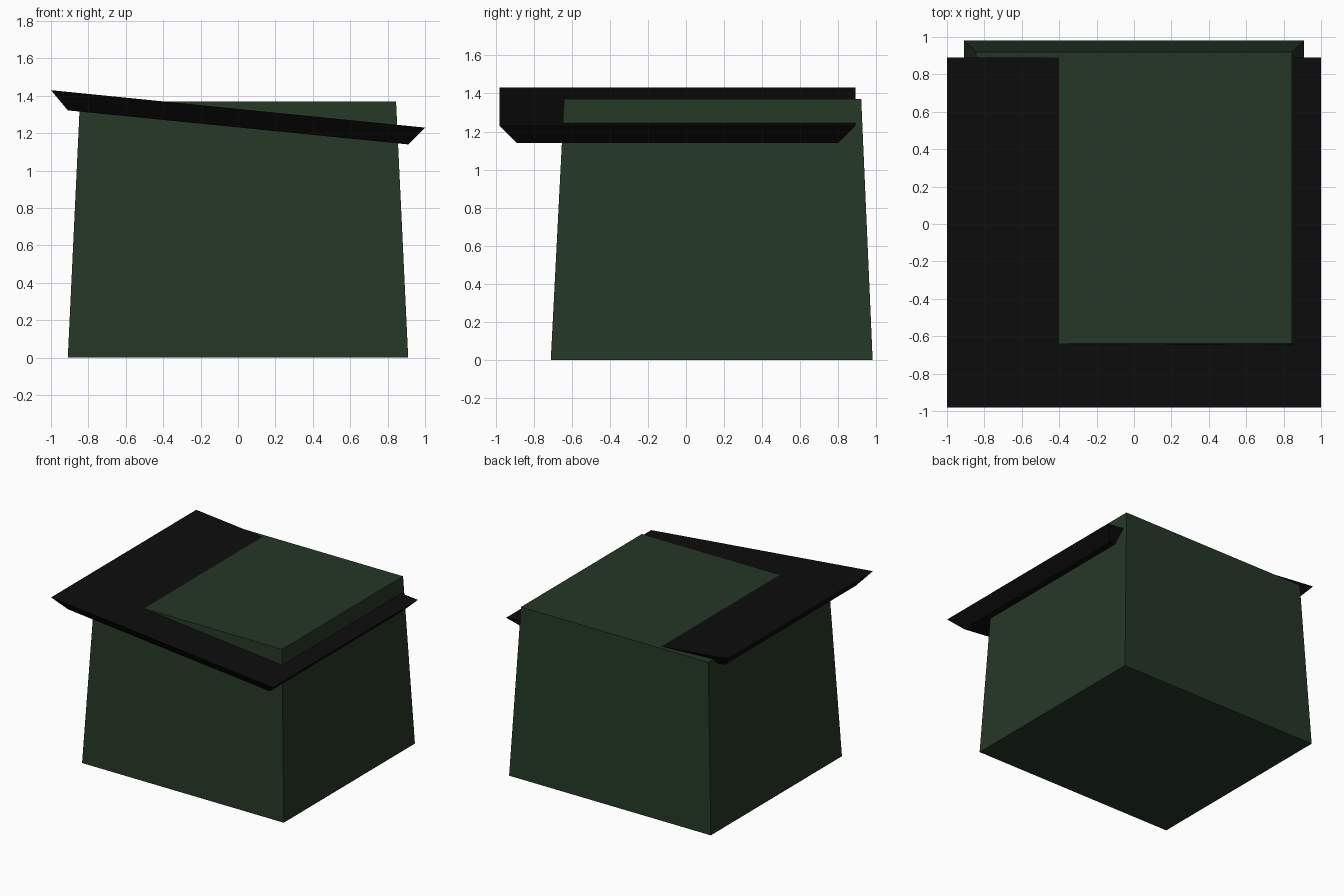
import bpy, bmesh

if "Cube" in bpy.data.objects:
    bpy.data.objects.remove(bpy.data.objects["Cube"])


def material(name, rgb):
    m = bpy.data.materials.new(name)
    m.diffuse_color = (*rgb, 1)
    m.use_nodes = True
    m.node_tree.nodes["Principled BSDF"].inputs["Base Color"].default_value = m.diffuse_color
    return m


def tapered_box(name, bottom, top, mat):
    """Each end is (x half-width, y min, y max, z at left, z at right)."""
    bm = bmesh.new()
    rings = []
    for hx, y0, y1, zl, zr in (bottom, top):
        rings.append([bm.verts.new(p) for p in
                      ((-hx, y0, zl), (hx, y0, zr), (hx, y1, zr), (-hx, y1, zl))])
    low, high = rings
    bm.faces.new(low[::-1])
    bm.faces.new(high)
    for i in range(4):
        j = (i + 1) % 4
        bm.faces.new((low[i], low[j], high[j], high[i]))
    bmesh.ops.recalc_face_normals(bm, faces=bm.faces)
    mesh = bpy.data.meshes.new(name)
    bm.to_mesh(mesh)
    bm.free()
    mesh.materials.append(mat)
    ob = bpy.data.objects.new(name, mesh)
    bpy.context.collection.objects.link(ob)
    return ob


green = material("dark green", (0.018, 0.038, 0.019))
black = material("black", (0.004, 0.004, 0.004))

# Bin body, narrowing slightly towards the top
tapered_box("body", (0.91, -0.71, 0.98, 0, 0), (0.845, -0.64, 0.92, 1.37, 1.37), green)

# Crooked lid, sloping down to the right with bevelled sides
tapered_box("lid", (0.91, -0.89, 0.80, 1.322, 1.14), (1.0, -0.98, 0.89, 1.43, 1.23), black)
